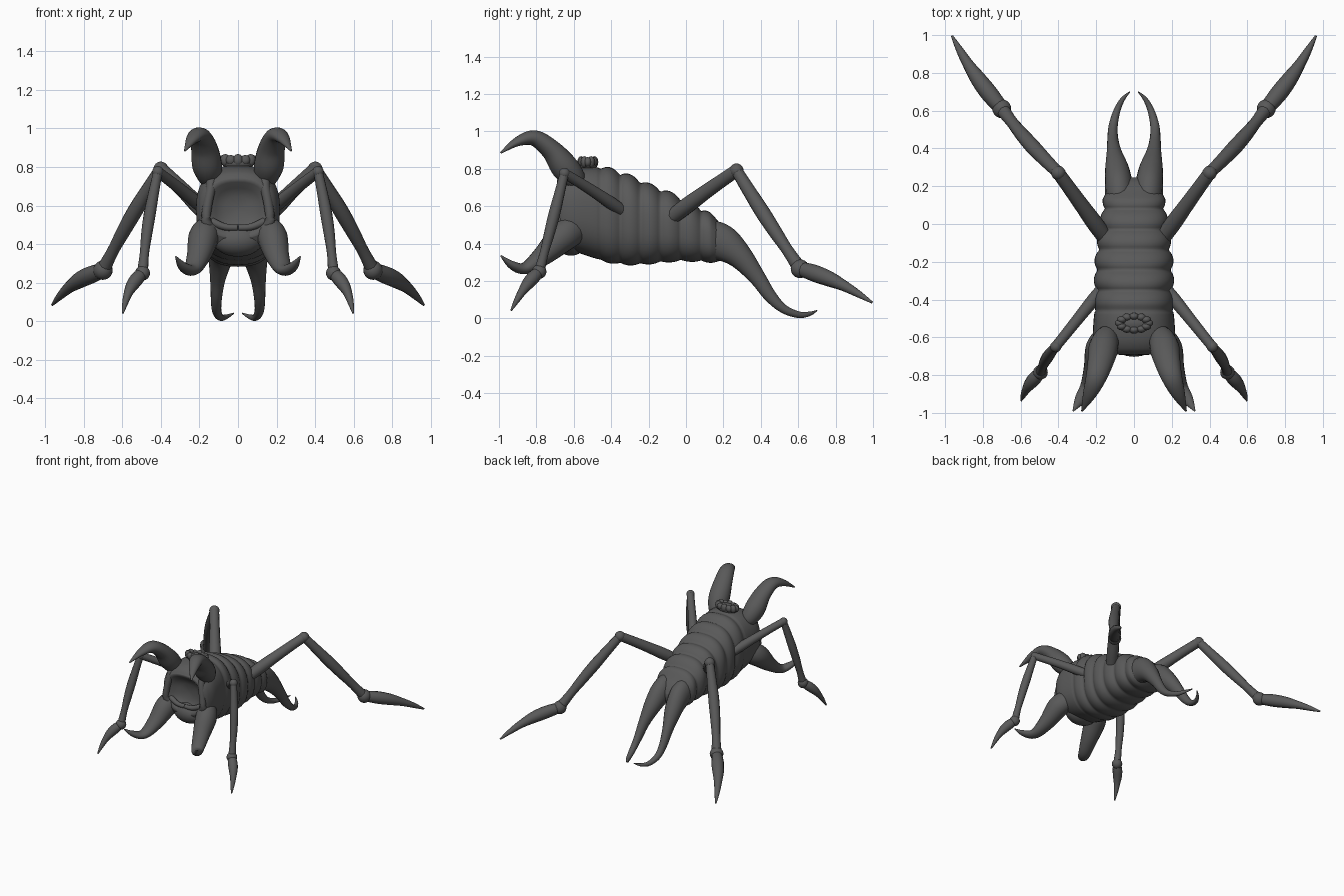
import bpy, bmesh, math
from mathutils import Vector, Matrix

if "Cube" in bpy.data.objects:
    bpy.data.objects.remove(bpy.data.objects["Cube"])

grey = bpy.data.materials.new("dark_grey")
grey.diffuse_color = (.1, .1, .1, 1)
grey.use_nodes = True
grey.node_tree.nodes["Principled BSDF"].inputs["Base Color"].default_value = grey.diffuse_color


def spline(pts, steps):
    """Catmull-Rom through tuples of any length."""
    out = []
    for i in range(len(pts) - 1):
        a, b, c, d = (pts[max(i - 1, 0)], pts[i], pts[i + 1], pts[min(i + 2, len(pts) - 1)])
        for s in range(steps):
            t = s / steps
            out.append([0.5 * (2 * q + (r - p) * t + (2 * p - 5 * q + 4 * r - w) * t * t
                               + (3 * q - p - 3 * r + w) * t ** 3)
                        for p, q, r, w in zip(a, b, c, d)])
    out.append(list(pts[-1]))
    return out


def finish(name, bm, mirror):
    bmesh.ops.recalc_face_normals(bm, faces=bm.faces)
    me = bpy.data.meshes.new(name)
    bm.to_mesh(me)
    bm.free()
    me.materials.append(grey)
    for p in me.polygons:
        p.use_smooth = True
    ob = bpy.data.objects.new(name, me)
    bpy.context.collection.objects.link(ob)
    if mirror:
        ob.modifiers.new("mirror", "MIRROR")
    return ob


def skin(name, rings, mirror=False):
    bm = bmesh.new()
    loops = [[bm.verts.new(p) for p in r] for r in rings]
    n = len(loops[0])
    for a, b in zip(loops, loops[1:]):
        for i in range(n):
            bm.faces.new((a[i], a[(i + 1) % n], b[(i + 1) % n], b[i]))
    bm.faces.new(loops[0])
    bm.faces.new(loops[-1])
    return finish(name, bm, mirror)


def tube(name, pts, steps=6, n=16, mirror=True):
    """Tapered limb; each point is x, y, z, side radius, upright radius."""
    pts = [p if len(p) == 5 else (*p, p[3]) for p in pts]
    s = spline(pts, steps)
    rings = []
    for i, p in enumerate(s):
        t = (Vector(s[min(i + 1, len(s) - 1)][:3]) - Vector(s[max(i - 1, 0)][:3])).normalized()
        side = t.cross(Vector((0, 0, 1))).normalized()
        up = side.cross(t)
        ra, rb = max(p[3], 0.002), max(p[4], 0.002)
        rings.append([Vector(p[:3]) + side * ra * math.cos(k * math.tau / n)
                      + up * rb * math.sin(k * math.tau / n) for k in range(n)])
    return skin(name, rings, mirror)


def blob(name, c, r, mirror=False):
    bm = bmesh.new()
    bmesh.ops.create_uvsphere(bm, u_segments=20, v_segments=12, radius=1,
                              matrix=Matrix.Translation(c) @ Matrix.Diagonal((*r, 1)))
    return finish(name, bm, mirror)


# segmented body: y, bottom, top, half width
profile = [(-.69, .43, .74, .175), (-.66, .385, .775, .2), (-.6, .36, .80, .217), (-.5, .325, .81, .213),
           (-.4, .30, .79, .2), (-.3, .29, .755, .2), (-.2, .295, .71, .197), (-.1, .305, .67, .185),
           (0, .31, .625, .17), (.1, .305, .57, .158), (.17, .305, .52, .142), (.22, .33, .465, .1),
           (.245, .37, .42, .04)]
N = 40


def body_ring(y, b, t, w, bulge, k=1):
    ring = []
    for i in range(N):
        a = i * math.tau / N
        c, s = math.cos(a), math.sin(a)
        x = math.copysign(abs(c) ** .8, c) * (w + bulge * .8)
        z = math.copysign(abs(s) ** .8, s) * ((t - b) / 2 + bulge * (1 if s > 0 else .45))
        ring.append(Vector((x * k, y, (t + b) / 2 + z * k)))
    return ring


rings = [body_ring(y, .43, .74, .17, 0, k) for y, k in
         ((-.625, .05), (-.63, .4), (-.65, .68), (-.683, .88))]     # hollow face
for y, b, t, w in spline(profile, 10):
    fade = min(max((y + .48) / .05, 0), 1) * min(max((.19 - y) / .06, 0), 1)
    bulge = fade * (.028 * abs(math.sin((y + .46) / .108 * math.pi)) ** .7 - .012)
    rings.append(body_ring(y, b, t, w, bulge))
skin("segmented_body", rings)

# face details
blob("lower_lip", (0, -.615, .42), (.13, .088, .085))
tube("face_ridge", [(.14, -.63, .78, .03), (.14, -.665, .70, .026), (.158, -.68, .6, .024),
                    (.165, -.68, .52, .026), (.13, -.65, .46, .03)])
tube("lip_ridge", [(.002, -.675, .485, .016), (.07, -.675, .49, .018), (.14, -.66, .52, .02),
                   (.185, -.63, .55, .012)])

# ragged crown on top of the head
blob("crown_base", (0, -.525, .82), (.085, .05, .035))
for i in range(12):
    a = i * math.tau / 12
    blob("crown_knob", (.075 * math.cos(a), -.525 + .036 * math.sin(a), .836),
         (.026, .02, .026 + .005 * (i % 2)))

# upper horns, lower mandibles, forked tail
tube("upper_horn", [(.13, -.56, .70, .02), (.143, -.59, .74, .058), (.16, -.65, .81, .078, .074),
                    (.175, -.72, .90, .07, .056), (.2, -.81, .963, .055, .043),
                    (.235, -.9, .945, .036, .025), (.275, -.99, .885, .005)])
tube("lower_mandible", [(.13, -.53, .49, .02), (.15, -.585, .475, .058, .07), (.178, -.66, .435, .078, .082),
                        (.205, -.765, .335, .062, .055), (.24, -.86, .268, .045, .032),
                        (.285, -.93, .285, .03, .022), (.322, -.99, .335, .004)])
tube("tail_prong", [(.06, .03, .45, .04, .06), (.075, .12, .425, .07, .1), (.08, .2, .40, .074, .096),
                    (.09, .29, .33, .064, .068), (.105, .38, .22, .04, .045), (.112, .45, .12, .029, .034),
                    (.11, .52, .052, .024), (.09, .6, .02, .018), (.06, .66, .024, .012),
                    (.022, .7, .042, .003)])


# jointed legs
def leg(name, hip, knee, ankle, toe, r):
    hip, knee, ankle, toe = map(Vector, (hip, knee, ankle, toe))

    def limb(part, a, b, radii, lift=0, bow=0):
        m = len(radii) - 1
        pts = []
        for i, q in enumerate(radii):
            p = a.lerp(b, i / m)
            k = math.sin(math.pi * i / m)
            p += Vector((bow * k, 0, lift * k))
            pts.append((*p, q * r))
        tube(f"{name}_{part}", pts, 5, 12)

    limb("upper", hip, knee, (1, 1.1, 1, .92, .87), .005)
    blob(name + "_knee", knee, (r * .95,) * 3, True)
    limb("lower", knee, ankle, (.78, .9, 1, .92, .78, .95), -.008, r * .35)
    blob(name + "_ankle", ankle, (r * 1.25,) * 3, True)
    limb("foot", ankle, toe, (.95, 1.15, 1.05, .75, .5, .15), .02, r * .45)


leg("front_leg", (.15, -.32, .56), (.415, -.65, .775), (.495, -.785, .25), (.597, -.935, .042), .031)
leg("rear_leg", (.14, -.09, .53), (.4, .27, .79), (.7, .61, .265), (.963, .995, .085), .04)
